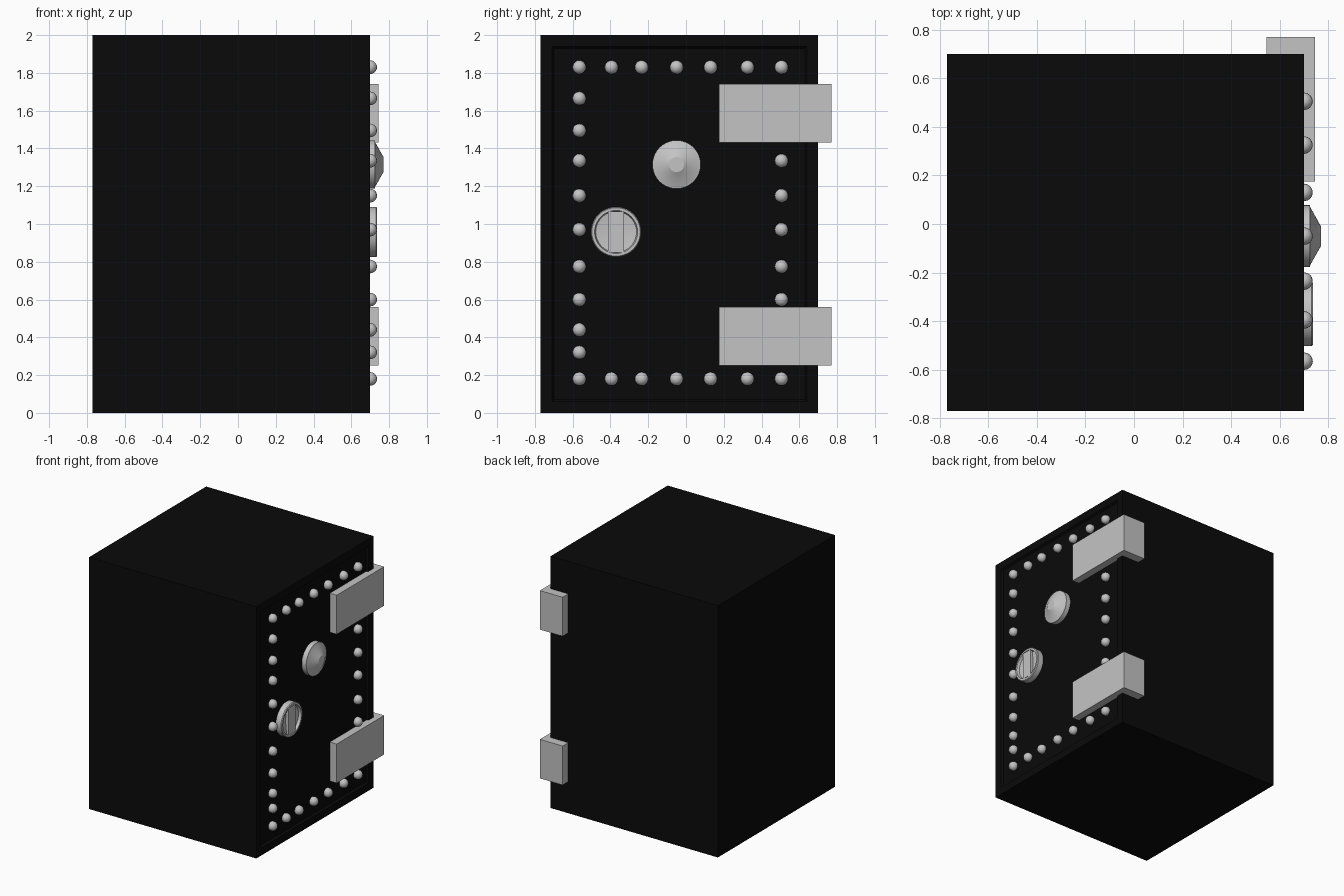
import bpy, bmesh, math
from mathutils import Vector, Matrix

if "Cube" in bpy.data.objects:
    bpy.data.objects.remove(bpy.data.objects["Cube"])


def material(name, rgb):
    m = bpy.data.materials.new(name)
    m.diffuse_color = (*rgb, 1)
    m.use_nodes = True
    m.node_tree.nodes["Principled BSDF"].inputs["Base Color"].default_value = m.diffuse_color
    return m


BLACK = material("black paint", (0.003, 0.003, 0.003))
STEEL = material("grey steel", (0.55, 0.55, 0.55))


def finish(bm, name, mat, angle=None):
    bmesh.ops.recalc_face_normals(bm, faces=bm.faces)
    me = bpy.data.meshes.new(name)
    bm.to_mesh(me)
    bm.free()
    me.materials.append(mat)
    ob = bpy.data.objects.new(name, me)
    bpy.context.collection.objects.link(ob)
    if angle:
        bpy.ops.object.select_all(action='DESELECT')
        ob.select_set(True)
        bpy.context.view_layer.objects.active = ob
        bpy.ops.object.shade_smooth_by_angle(angle=math.radians(angle))
    return ob


def add_box(bm, lo, hi):
    lo, hi = Vector(lo), Vector(hi)
    mat = Matrix.Translation((lo + hi) / 2) @ Matrix.Diagonal((*(hi - lo), 1))
    bmesh.ops.create_cube(bm, size=1, matrix=mat)


def lathe(name, y, z, profile, mat, angle=25, steps=40):
    """Turn (radius, x) points around an axis along x."""
    bm = bmesh.new()
    vs = [bm.verts.new((x, y, z + r)) for r, x in profile]
    es = [bm.edges.new(p) for p in zip(vs, vs[1:])]
    bmesh.ops.spin(bm, geom=vs + es, cent=(0, y, z), axis=(1, 0, 0),
                   angle=math.tau, steps=steps)
    bmesh.ops.remove_doubles(bm, verts=bm.verts, dist=1e-4)
    return finish(bm, name, mat, angle)


# Safe body, with the door panel set into the +x face
bm = bmesh.new()
add_box(bm, (-0.77, -0.77, 0), (0.70, 0.70, 2))
bm.normal_update()
door = [f for f in bm.faces if f.normal.x > 0.9]
bmesh.ops.inset_region(bm, faces=door, thickness=0.085)
bmesh.ops.inset_region(bm, faces=door, thickness=0.015, depth=-0.015)
finish(bm, "safe_body", BLACK)

# Rivets around the door
ys = [-0.565, -0.395, -0.235, -0.05, 0.13, 0.325, 0.505]
zs = [0.18, 0.32, 0.44, 0.60, 0.775, 0.97, 1.15, 1.335, 1.495, 1.665, 1.83]
spots = [(y, z) for y in ys for z in (zs[0], zs[-1])]
spots += [(y, z) for y in (ys[0], ys[-1]) for z in zs[1:-1]]
bm = bmesh.new()
for y, z in spots:
    bmesh.ops.create_uvsphere(bm, u_segments=16, v_segments=10, radius=0.036,
                              matrix=Matrix.Translation((0.70, y, z)))
finish(bm, "door_rivets", STEEL, 60)

# Hinges: L-shaped straps wrapping the back corner
outline = [(0.68, 0.175), (0.745, 0.175), (0.745, 0.77), (0.545, 0.77),
           (0.545, 0.69), (0.68, 0.69)]
for name, z in (("lower_hinge", 0.25), ("upper_hinge", 1.432)):
    bm = bmesh.new()
    face = bm.faces.new([bm.verts.new((x, y, z)) for x, y in outline])
    top = bmesh.ops.extrude_face_region(bm, geom=[face])["geom"]
    bmesh.ops.translate(bm, vec=(0, 0, 0.31),
                        verts=[v for v in top if isinstance(v, bmesh.types.BMVert)])
    finish(bm, name, STEEL)

# Combination dial: disc with a tapered knob
lathe("dial", -0.05, 1.315,
      [(0, 0.68), (0.128, 0.68), (0.128, 0.724), (0.118, 0.726),
       (0.04, 0.77), (0, 0.77)], STEEL)

# Handle: dished ring with an upright grip bar
lathe("handle_dish", -0.37, 0.958,
      [(0, 0.68), (0.133, 0.68), (0.133, 0.73), (0.128, 0.736),
       (0.114, 0.736), (0.108, 0.715), (0, 0.702)], STEEL)
bm = bmesh.new()
add_box(bm, (0.69, -0.412, 0.85), (0.734, -0.328, 1.066))
finish(bm, "handle_grip", STEEL)
